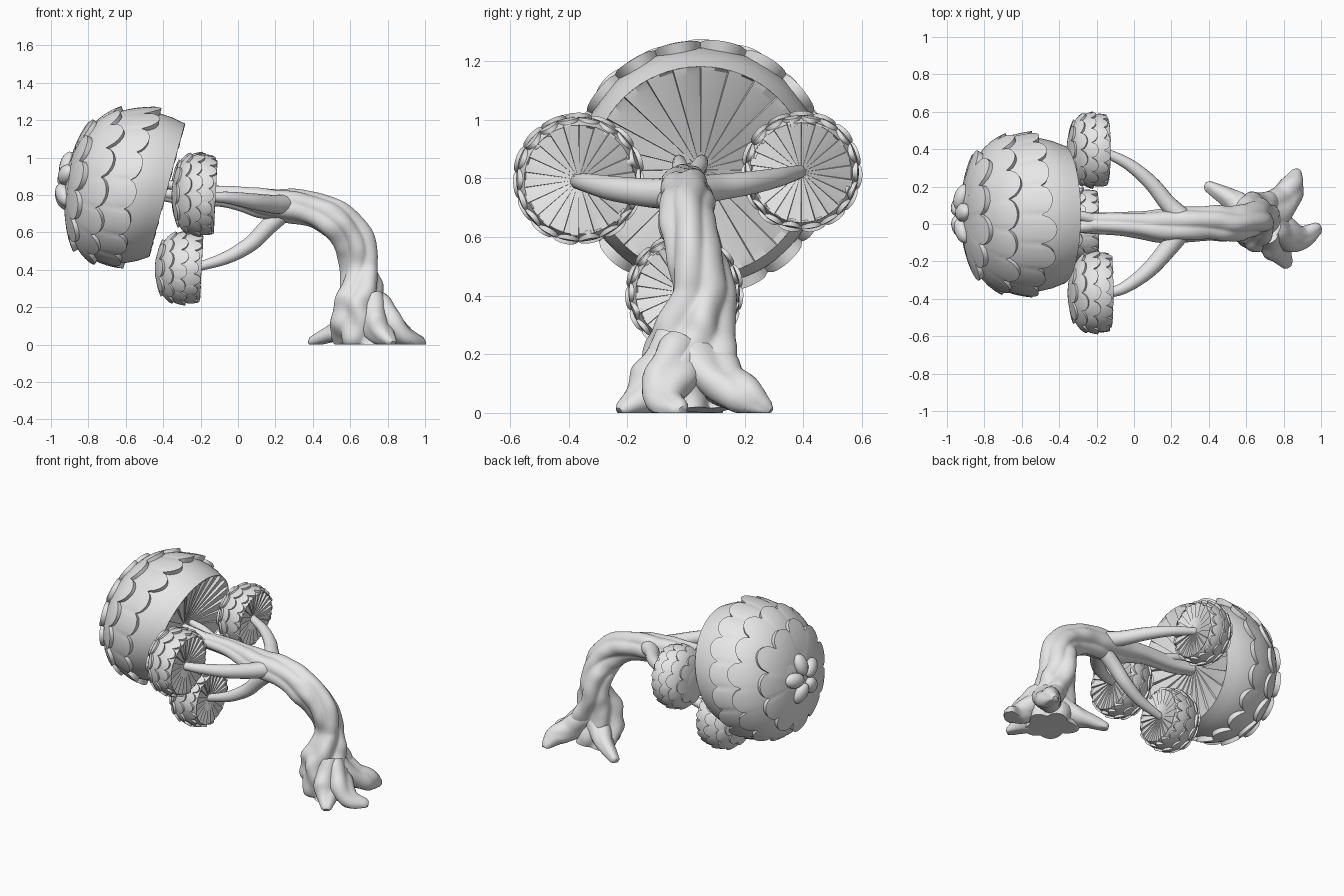
import bpy, bmesh, math, random
from mathutils import Vector, Matrix, noise

if "Cube" in bpy.data.objects:
    bpy.data.objects.remove(bpy.data.objects["Cube"])

random.seed(4)
grey = bpy.data.materials.new("plain_grey")
grey.diffuse_color = (0.8, 0.8, 0.8, 1)
grey.use_nodes = True
grey.node_tree.nodes["Principled BSDF"].inputs["Base Color"].default_value = grey.diffuse_color


def finish(name, bm, angle=40):
    bmesh.ops.remove_doubles(bm, verts=bm.verts, dist=1e-5)
    bmesh.ops.recalc_face_normals(bm, faces=bm.faces)
    me = bpy.data.meshes.new(name)
    bm.to_mesh(me)
    bm.free()
    me.materials.append(grey)
    ob = bpy.data.objects.new(name, me)
    bpy.context.collection.objects.link(ob)
    bpy.ops.object.select_all(action='DESELECT')
    ob.select_set(True)
    bpy.context.view_layer.objects.active = ob
    bpy.ops.object.shade_smooth_by_angle(angle=math.radians(angle))
    return ob


def skin(bm, rings):
    """Join closed rings of points with quads."""
    vs = [[bm.verts.new(p) for p in ring] for ring in rings]
    n = len(vs[0])
    for a, b in zip(vs, vs[1:]):
        for i in range(n):
            bm.faces.new((a[i], a[(i + 1) % n], b[(i + 1) % n], b[i]))
    return vs


def spline(pts, steps):
    """Catmull-Rom samples through (x, y, z, radius) points."""
    P = [Vector(p) for p in pts]
    P = [2 * P[0] - P[1]] + P + [2 * P[-1] - P[-2]]
    out = []
    for i in range(1, len(P) - 2):
        a, b, c, d = P[i - 1:i + 3]
        for k in range(steps):
            t = k / steps
            out.append(0.5 * (2 * b + (c - a) * t + (2 * a - 5 * b + 4 * c - d) * t * t
                              + (3 * b - a - 3 * c + d) * t ** 3))
    return out + [P[-2]]


def limb(name, pts, sides=16, steps=6, flute=0.0, twist=0.0, lobes=5, lump=0.0):
    """Tapered tube along a curve, with optional twisting creases and lumps."""
    S = spline(pts, steps)
    d = (S[-1] - S[-2]).to_3d().normalized() * S[-1][3] * 0.5
    S.append(Vector((*(S[-1].to_3d() + d), S[-1][3] * 0.55)))
    rings = []
    for i, p in enumerate(S):
        t = (S[min(i + 1, len(S) - 1)] - S[max(i - 1, 0)]).to_3d().normalized()
        side = Vector((0, 1, 0))
        side = (side - t * side.dot(t)).normalized()
        up = t.cross(side)
        f = i / (len(S) - 1)
        tw = twist * (1 - f) ** 2
        amp = flute * (1 + 0.8 * (1 - f) ** 2)
        ring = []
        for k in range(sides):
            a = 2 * math.pi * k / sides
            way = math.cos(a) * side + math.sin(a) * up
            r = p[3] * (1 + amp * (1.8 * abs(math.sin(0.5 * (lobes * a + tw))) - 1)
                        + 0.6 * amp * math.sin(2 * a + 0.7 * tw + 1))
            r *= 1 + lump * (1 - f) * noise.noise((p.to_3d() + way * p[3]) * 9)
            q = p.to_3d() + r * way
            q.z = max(q.z, 0)
            ring.append(q)
        rings.append(ring)
    bm = bmesh.new()
    vs = skin(bm, rings)
    bm.faces.new(vs[0])
    bm.faces.new(vs[-1])
    return finish(name, bm, 50)


class Canopy:
    """Dome facing -x, made of a core, overlapping leaf rows and a pleated underside."""

    def __init__(self, name, centre, R, h, tilt, rise, swing=0.0):
        self.name, self.c, self.R, self.h = name, Vector(centre), R, h
        self.tilt, self.rise, self.swing = math.radians(tilt), rise, swing

    def at(self, s, a, lift=0.0, r=None):
        if r is None:
            if s > 0.35:
                r = self.R * math.sqrt(max(0, 1 - ((s - 0.35) / 0.65) ** 2.6))
            else:
                r = self.R * (1 - 0.11 * ((0.35 - s) / 0.35) ** 2)
        slope = max(0, (s - 0.35) / 0.65) * math.pi / 2
        r += lift * math.cos(slope) * (1 if s < 0.999 else 0)
        z = s * self.h + lift * math.sin(slope)
        t = self.tilt * (1 - 0.5 * s)
        u = Vector((math.sin(t), 0, math.cos(t)))
        return (self.c + Vector((-z, self.swing * z, self.rise * z))
                + r * (math.cos(a) * u + math.sin(a) * Vector((0, 1, 0))))

    def core(self):
        bm = bmesh.new()
        n = 64
        skin(bm, [[self.at(1 - (1 - q / 16) ** 2, 2 * math.pi * k / n) for k in range(n)]
                  for q in range(17)])
        finish(self.name + "_dome", bm)

    def leaf_row(self, idx, edge, top, count, amp, thick):
        per = 10
        n = count * per
        length = [random.uniform(0.6, 1.2) for _ in range(count)]
        puff = [random.uniform(0.7, 1.2) for _ in range(count)]
        phase = idx * 0.5 * 2 * math.pi / count

        def point(k, t, tuck=False):
            leaf, f = k // per, (k % per) / per
            lobe = math.sin(math.pi * f) ** 0.6 * length[leaf]
            e = edge + amp * (1 - lobe)
            lift = -0.004 + t * thick * (0.6 + 0.4 * math.sin(math.pi * f) ** 0.5 * puff[leaf])
            return self.at(top + (e - top) * t, 2 * math.pi * k / n + phase,
                           -0.012 if tuck else lift)

        rings = [[point(k, t / 5) for k in range(n)] for t in range(6)]
        rings.append([point(k, 1, True) for k in range(n)])
        bm = bmesh.new()
        skin(bm, rings)
        finish("%s_leaf_row_%d" % (self.name, idx), bm)

    def underside(self, pleats, depth, fold, reach):
        """Fan of saw-tooth pleats meeting at the stem, closed to the dome's rim."""
        outer, mid, rim = [], [], []
        for k in range(pleats):
            rr = self.R * (reach + random.uniform(-0.05, 0.03))
            for f, lvl in ((0.02, -1), (0.5, -0.3), (0.98, 0.6)):
                a = 2 * math.pi * (k + f) / pleats
                outer.append(self.at((0.008 + lvl * fold) / self.h, a, r=rr))
                mid.append(self.at((depth * 0.6 + lvl * fold * 0.5) / self.h, a, r=self.R * 0.42))
                rim.append(self.at(0, a))
        n = len(outer)
        hub = [self.at(depth / self.h, 2 * math.pi * k / n, r=0.001) for k in range(n)]
        bm = bmesh.new()
        skin(bm, [hub, mid, outer, rim])
        finish(self.name + "_pleats", bm, 15)


# Large crown
big = Canopy("crown", (-0.38, 0.05, 0.825), 0.415, 0.545, 15, 0.08)
big.core()
for i, (e, top, n, amp) in enumerate([(0.25, 0.68, 17, 0.12), (0.52, 0.88, 15, 0.12),
                                      (0.76, 1.0, 11, 0.1)]):
    big.leaf_row(i, e, top, n, amp, 0.038)
big.underside(24, 0.06, 0.012, 0.86)

# Petal buds at the crown's tip
for k in range(5):
    a = 2 * math.pi * (k + 0.1) / 5
    bm = bmesh.new()
    bmesh.ops.create_uvsphere(bm, u_segments=16, v_segments=10, radius=1)
    p = big.at(1.0, a, r=0.095) + Vector((0, 0, 0))
    bm.transform(Matrix.Translation(p) @ Matrix.Rotation(-a, 4, 'X')
                 @ Matrix.Rotation(0.3, 4, 'Y')
                 @ Matrix.Diagonal((0.04, 0.05, 0.072, 1)))
    finish("tip_bud_%d" % k, bm)

# Three small leaf clusters
for name, c, R, h, tilt, rise, swing in [
        ("front_cluster", (-0.12, -0.365, 0.795), 0.21, 0.235, 3, 0.05, -0.02),
        ("back_cluster", (-0.14, 0.393, 0.82), 0.192, 0.22, 5, 0.05, 0.02),
        ("lower_cluster", (-0.195, -0.005, 0.41), 0.187, 0.25, 3, 0.0, 0.0)]:
    s = Canopy(name, c, R, h, tilt, rise, swing)
    s.core()
    for i, (e, top, n, amp) in enumerate([(0.02, 0.42, 18, 0.14), (0.3, 0.7, 15, 0.14),
                                          (0.55, 0.9, 12, 0.13), (0.78, 1.0, 8, 0.1)]):
        s.leaf_row(i, e, top, n, amp, 0.02)
    s.underside(22, 0.02, 0.01, 0.9)

# Bent trunk
limb("trunk", [(0.68, 0.01, 0, 0.135), (0.665, 0.0, 0.13, 0.15), (0.66, 0.03, 0.26, 0.125),
               (0.645, 0.055, 0.4, 0.1), (0.625, 0.03, 0.54, 0.095), (0.53, 0, 0.66, 0.096),
               (0.36, 0, 0.73, 0.09), (0.15, -0.01, 0.755, 0.084), (-0.05, 0, 0.79, 0.06),
               (-0.3, 0.01, 0.80, 0.05), (-0.44, 0.03, 0.815, 0.04)],
     sides=60, steps=8, flute=0.08, twist=17, lump=0.25)

# Forked spurs where the trunk meets the crown
for y in (-0.02, 0.045):
    limb("trunk_spur", [(-0.2, y * 0.5, 0.81, 0.03), (-0.3, y, 0.84, 0.028),
                        (-0.39, y * 1.2, 0.86, 0.022)], sides=8)

# Branches carrying the clusters
limb("front_branch", [(0.26, -0.03, 0.75, 0.055), (0.19, -0.12, 0.75, 0.05),
                      (0.08, -0.245, 0.765, 0.043), (-0.05, -0.34, 0.785, 0.032),
                      (-0.16, -0.375, 0.79, 0.024)])
limb("back_branch", [(0.26, 0.03, 0.76, 0.055), (0.18, 0.11, 0.77, 0.046),
                     (0.09, 0.22, 0.785, 0.04), (-0.03, 0.32, 0.805, 0.032),
                     (-0.18, 0.395, 0.825, 0.022)])
limb("lower_branch", [(0.26, 0, 0.72, 0.05), (0.16, 0, 0.63, 0.046), (0.07, 0, 0.54, 0.042),
                      (-0.06, -0.01, 0.465, 0.034), (-0.23, -0.01, 0.41, 0.022)])

# Spreading roots
for i, pts in enumerate([
        [(0.66, 0.03, 0.16, 0.09), (0.56, 0.1, 0.08, 0.065), (0.48, 0.155, 0.05, 0.045),
         (0.395, 0.205, 0.015, 0.028)],
        [(0.7, 0.04, 0.2, 0.09), (0.79, 0.12, 0.1, 0.08), (0.845, 0.2, 0.06, 0.065),
         (0.87, 0.275, 0.01, 0.03)],
        [(0.72, 0, 0.2, 0.09), (0.82, -0.06, 0.1, 0.08), (0.9, -0.065, 0.035, 0.06),
         (0.982, -0.02, 0.01, 0.032)],
        [(0.68, -0.03, 0.22, 0.09), (0.75, -0.11, 0.08, 0.08), (0.82, -0.215, 0.01, 0.03)]]):
    limb("root_%d" % i, pts, sides=24, flute=0.09, twist=4, lobes=3, lump=0.3)
